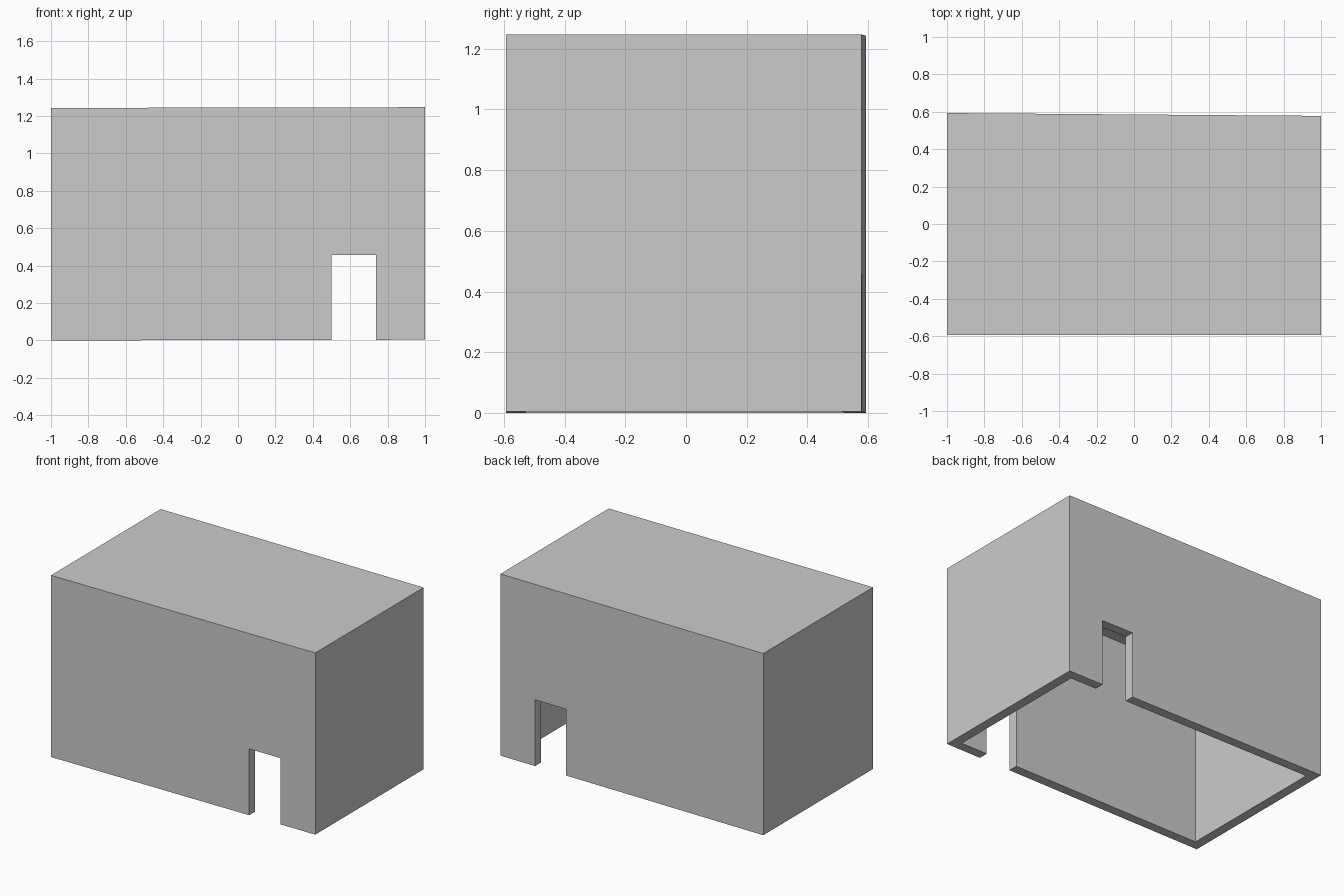
import bpy
import bmesh

if "Cube" in bpy.data.objects:
    bpy.data.objects.remove(bpy.data.objects["Cube"])

WALL = 0.065


def block(name, left, right):
    """Six-sided block; each end is (x, y_front, y_back, z_bottom, z_top)."""
    bm = bmesh.new()
    rings = []
    for x, y0, y1, z0, z1 in (left, right):
        rings.append([bm.verts.new((x, y, z))
                      for y, z in ((y0, z0), (y1, z0), (y1, z1), (y0, z1))])
    a, b = rings
    bm.faces.new(a)
    bm.faces.new(b[::-1])
    for i in range(4):
        j = (i + 1) % 4
        bm.faces.new((a[i], b[i], b[j], a[j]))
    bmesh.ops.recalc_face_normals(bm, faces=bm.faces)
    mesh = bpy.data.meshes.new(name)
    bm.to_mesh(mesh)
    bm.free()
    obj = bpy.data.objects.new(name, mesh)
    bpy.context.collection.objects.link(obj)
    return obj


def cut(target, cutter):
    """Subtract the cutter and discard it."""
    mod = target.modifiers.new("cut", 'BOOLEAN')
    mod.operation = 'DIFFERENCE'
    mod.solver = 'EXACT'
    mod.object = cutter
    cutter.hide_render = True
    bpy.context.view_layer.objects.active = target
    bpy.ops.object.modifier_apply(modifier=mod.name)
    bpy.data.objects.remove(cutter, do_unlink=True)


# Slightly uneven outer shell
building = block("building_shell",
                 (-1, -0.593, 0.593, 0.0, 1.243),
                 (1, -0.593, 0.578, 0.004, 1.247))

# Room interior, open at the bottom, closed by the roof
cut(building, block("room_cutter",
                    (-1 + WALL, -0.593 + WALL, 0.593 - WALL, -0.2, 1.19),
                    (1 - WALL, -0.593 + WALL, 0.578 - WALL, -0.2, 1.19)))

# Facing doorways through the front and back walls
cut(building, block("doorway_cutter",
                    (0.50, -1, 1, -0.3, 0.457),
                    (0.737, -1, 1, -0.3, 0.457)))
